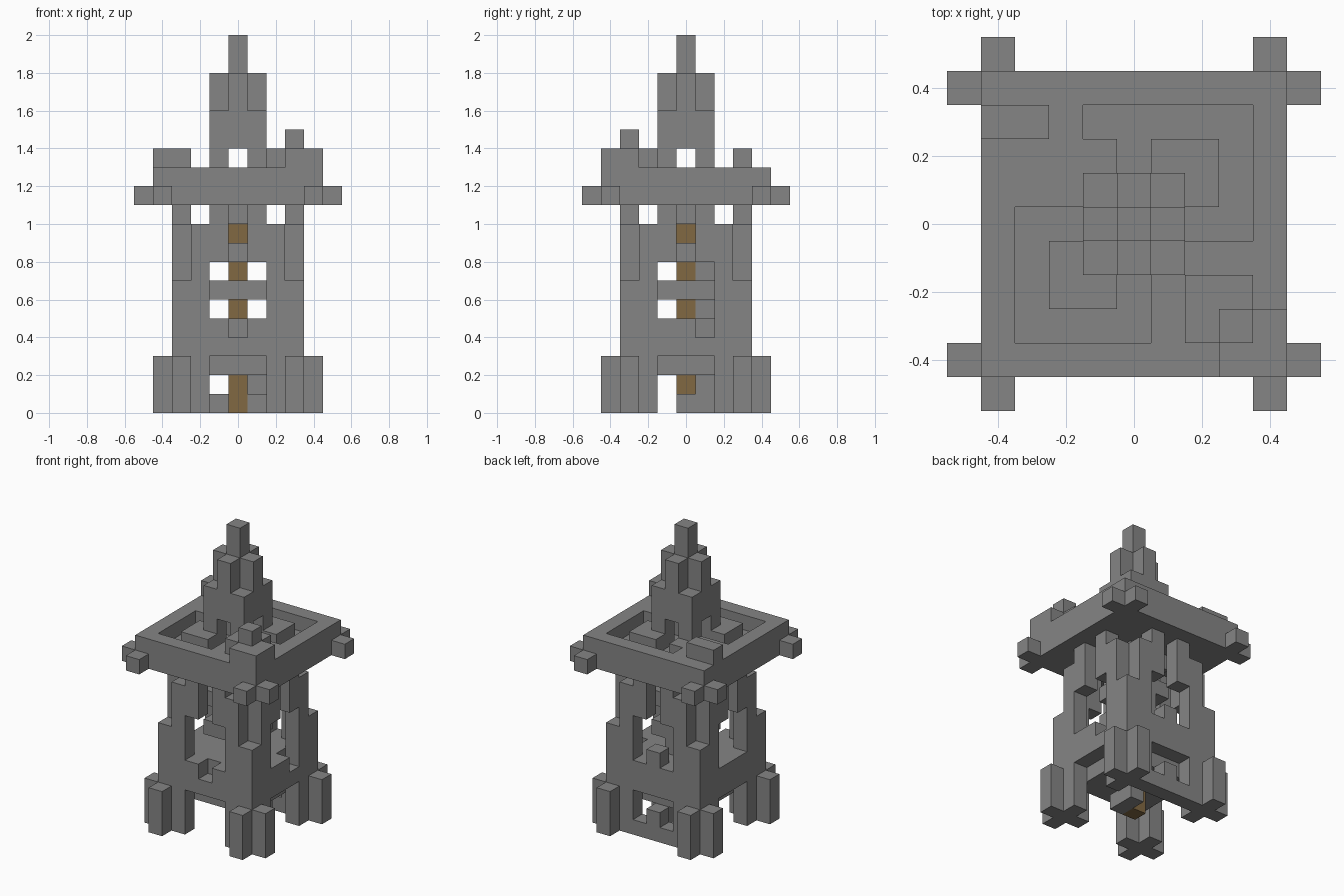
import bpy, bmesh
from mathutils import Vector

if "Cube" in bpy.data.objects:
    bpy.data.objects.remove(bpy.data.objects["Cube"], do_unlink=True)

UNIT = 0.1
SIDES = [Vector(d) for d in ((1, 0, 0), (-1, 0, 0), (0, 1, 0), (0, -1, 0), (0, 0, 1), (0, 0, -1))]


def material(name, colour):
    mat = bpy.data.materials.new(name)
    mat.use_nodes = True
    mat.diffuse_color = (*colour, 1)
    mat.node_tree.nodes["Principled BSDF"].inputs["Base Color"].default_value = (*colour, 1)
    return mat


stone = material("grey stone", (0.235, 0.235, 0.235))
wood = material("brown wood", (0.22, 0.14, 0.055))


def block(xs, ys, zs):
    """Cells of a solid block, each span given as (first, last)."""
    return {(x, y, z) for x in range(xs[0], xs[1] + 1)
            for y in range(ys[0], ys[1] + 1) for z in range(zs[0], zs[1] + 1)}


def turn(cells, times):
    for _ in range(times):
        cells = {(-y, x, z) for x, y, z in cells}
    return cells


def all_round(cells):
    return set().union(*(turn(cells, k) for k in range(4)))


# Wall panel on the front, with a doorway, a window and a slit above it
def wall_panel():
    cells = set()
    for z in range(11):
        half = 3 if z < 7 else 2 if z < 10 else 1
        for x in range(-half, half + 1):
            door = z < 3 and abs(x) < 2
            window = 5 <= z <= 7 and abs(x) < 2
            slit = z > 7 and x == 0
            if not (door or window or slit):
                cells.add((x, -3, z))
    return cells


walls = all_round(wall_panel())
walls -= {(0, -3, 4), (3, 1, 4)}                      # notched sills
walls |= block((-1, 1), (3, 3), (0, 0))               # back door sill
walls |= {(0, 3, 1), (0, 3, 5)}                       # studs on the back sills

# Corner buttresses
feet = all_round({(4, 3, z) for z in range(3)} | {(3, 4, z) for z in range(3)})

# Central post
post = block((0, 0), (0, 0), (0, 10))

# Floors around the post
floors = block((-2, 2), (-2, 2), (2, 2)) | block((-2, 2), (-2, 2), (4, 4))
for level in (6, 8, 10):
    floors |= block((-1, 1), (-1, 1), (level, level))
floors -= post

# Inner steps
steps = {(1, 0, 0), (1, 1, 0), (1, 1, 1), (0, 1, 5), (0, 1, 7)}

# Roof slab with a sunken channel on two opposite corners
roof = block((-4, 4), (-4, 4), (11, 12))
channel = block((-3, -3), (-3, 0), (12, 12)) | block((-3, 0), (-3, -3), (12, 12))
channel |= {(-2, 0, 12), (0, -2, 12)}
roof -= channel | turn(channel, 2)
roof -= {(-1, 0, 12), (1, 0, 12), (0, 0, 12), (0, -1, 12), (0, 1, 12)}
roof.discard((-1, 3, 12))
roof |= all_round({(5, 4, 11), (4, 5, 11)})           # eave prongs

# Raised blocks on the roof
blocks = block((3, 4), (-4, -3), (13, 13)) | block((2, 3), (-3, -2), (13, 13))
blocks |= {(3, -3, 14), (-4, 3, 13), (-3, 3, 13)}

# Stepped spire on four legs
spire = all_round({(1, 1, 13)}) | block((-1, 1), (-1, 1), (14, 15))
spire |= block((-1, 1), (0, 0), (16, 17)) | block((0, 0), (-1, 1), (16, 17))
spire |= block((0, 0), (0, 0), (18, 19))

parts = [("walls", walls, stone), ("corner_buttresses", feet, stone),
         ("central_post", post, wood), ("floors", floors, stone),
         ("inner_steps", steps, stone), ("roof", roof, stone),
         ("roof_blocks", blocks, stone), ("spire", spire, stone)]
solid = set().union(*(cells for _, cells, _ in parts))


def build(name, cells, mat):
    """Skin the outer sides of the cells and join flat neighbours."""
    bm = bmesh.new()
    for cell in sorted(cells):
        centre = Vector(cell) + Vector((0, 0, 0.5))
        for n in SIDES:
            if tuple(int(c) for c in Vector(cell) + n) in solid:
                continue
            a = Vector((n.y, n.z, n.x)) / 2
            b = n.cross(a)
            mid = centre + n / 2
            bm.faces.new([bm.verts.new((mid + p) * UNIT)
                          for p in (-a - b, a - b, a + b, b - a)])
    bmesh.ops.remove_doubles(bm, verts=bm.verts, dist=0.001)
    bmesh.ops.dissolve_limit(bm, angle_limit=0.01, verts=bm.verts, edges=bm.edges)
    mesh = bpy.data.meshes.new(name)
    bm.to_mesh(mesh)
    bm.free()
    mesh.materials.append(mat)
    bpy.context.collection.objects.link(bpy.data.objects.new(name, mesh))


for part in parts:
    build(*part)
